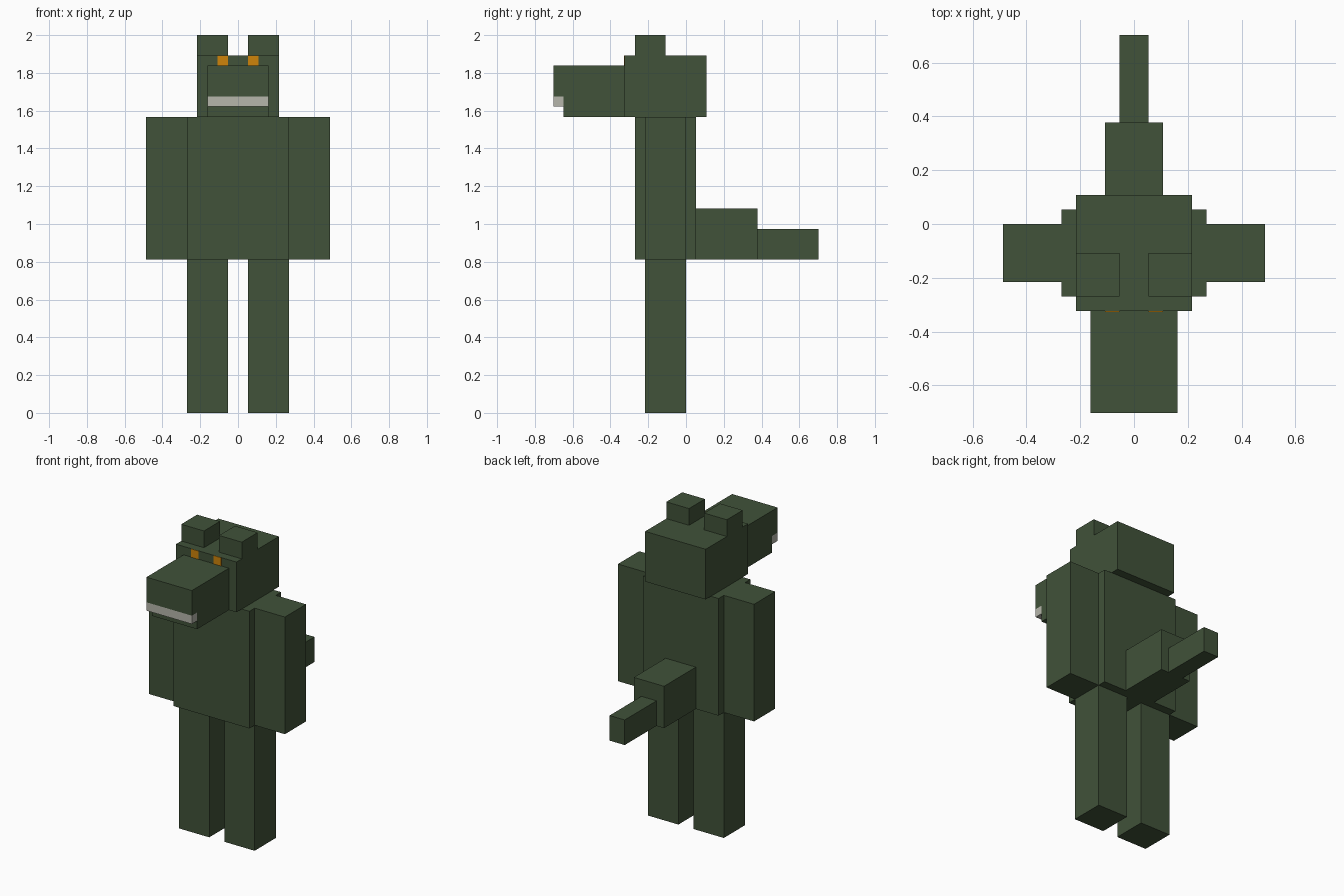
import bpy
import bmesh

cube = bpy.data.objects.get("Cube")
if cube:
    bpy.data.objects.remove(cube, do_unlink=True)

U = 2 / 37  # one block unit: the figure is 37 blocks tall


def material(name, color):
    mat = bpy.data.materials.new(name)
    mat.use_nodes = True
    mat.diffuse_color = color
    bsdf = next(n for n in mat.node_tree.nodes if n.type == "BSDF_PRINCIPLED")
    bsdf.inputs["Base Color"].default_value = color
    bsdf.inputs["Roughness"].default_value = 0.9
    return mat


GREEN = material("dark green hide", (0.052, 0.084, 0.041, 1))
ORANGE = material("orange eye", (0.62, 0.23, 0.003, 1))
IVORY = material("ivory teeth", (0.47, 0.47, 0.41, 1))


def prism(name, x, outline, mat=GREEN):
    """Extrude a side outline of (y, z) block points from x[0] to x[1]."""
    bm = bmesh.new()
    face = bm.faces.new([bm.verts.new((x[0] * U, y * U, z * U)) for y, z in outline])
    side = bmesh.ops.extrude_face_region(bm, geom=[face])["geom"]
    verts = [v for v in side if isinstance(v, bmesh.types.BMVert)]
    bmesh.ops.translate(bm, vec=((x[1] - x[0]) * U, 0, 0), verts=verts)
    bmesh.ops.recalc_face_normals(bm, faces=bm.faces)
    mesh = bpy.data.meshes.new(name)
    bm.to_mesh(mesh)
    bm.free()
    mesh.materials.append(mat)
    obj = bpy.data.objects.new(name, mesh)
    bpy.context.collection.objects.link(obj)
    return obj


def box(name, x, y, z, mat=GREEN):
    outline = [(y[0], z[0]), (y[1], z[0]), (y[1], z[1]), (y[0], z[1])]
    return prism(name, x, outline, mat)


def pair(name, x, y, z, mat=GREEN):
    box("left_" + name, x, y, z, mat)
    box("right_" + name, (-x[1], -x[0]), y, z, mat)


# Body and limbs
box("torso", (-5, 5), (-5, 1), (15, 29))
pair("leg", (1, 5), (-4, 0), (0, 15))
pair("arm", (5, 9), (-4, 0), (15, 29))

# Head with ears and eye plates
box("head", (-4, 4), (-6, 2), (29, 35))
pair("ear", (1, 4), (-5, -2), (35, 37))
pair("eye", (1, 2), (-6.05, -6), (34, 35), ORANGE)

# Snout with a stepped-back lower jaw, and the tooth row under the lip
prism("snout", (-3, 3),
      [(-6, 29), (-12, 29), (-12, 31), (-13, 31), (-13, 34), (-6, 34)])
box("teeth", (-3, 3), (-13, -12), (30, 31), IVORY)

# Two-step tail
box("tail_base", (-2, 2), (1, 7), (15, 20))
box("tail_tip", (-1, 1), (7, 13), (15, 18))
